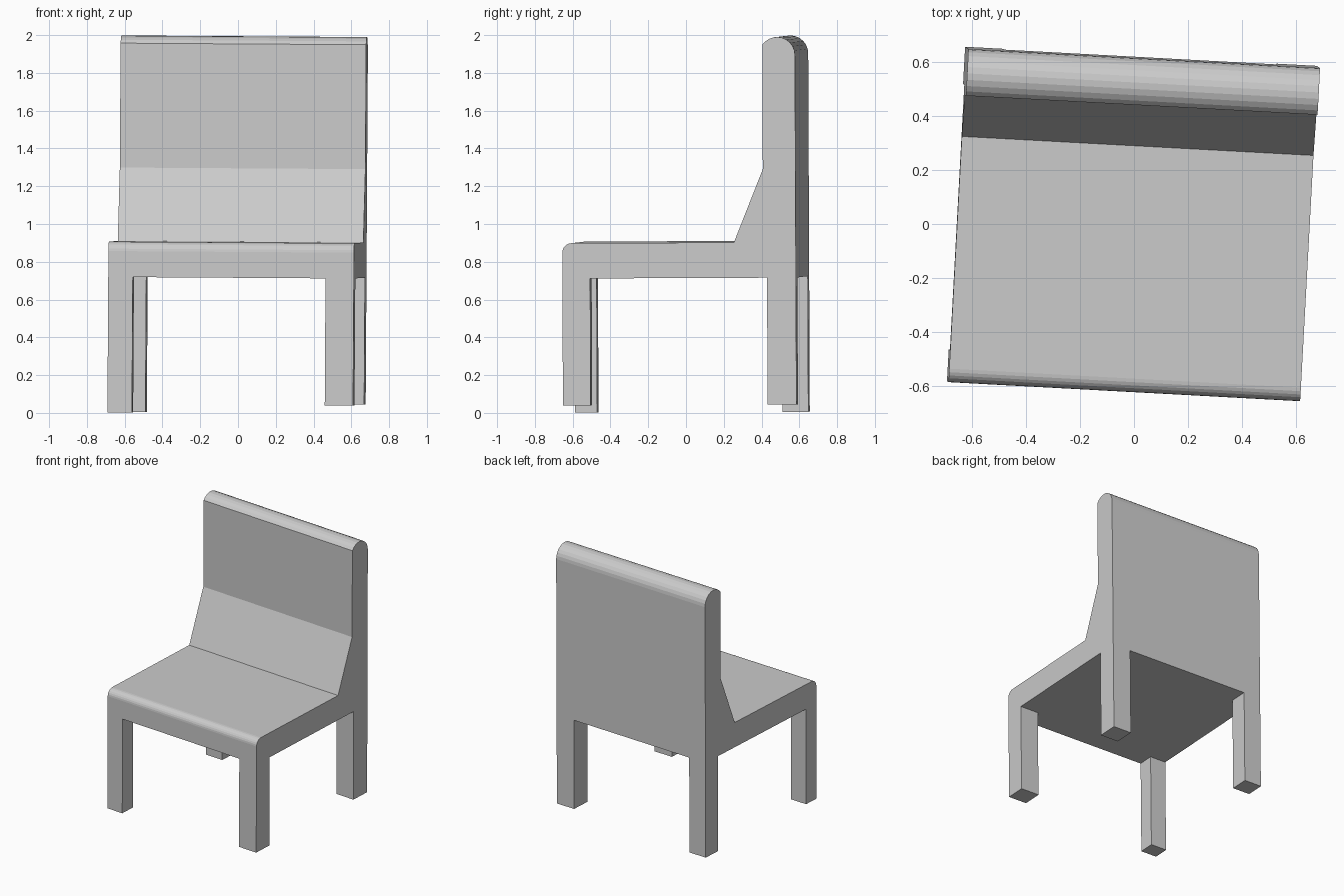
import bpy
import bmesh
from math import radians, sin, cos
from mathutils import Matrix, Euler

cube = bpy.data.objects.get("Cube")
if cube:
    bpy.data.objects.remove(cube, do_unlink=True)

# One plain grey for the whole chair
grey = bpy.data.materials.new("plain grey")
grey.use_nodes = True
grey.diffuse_color = (0.6, 0.6, 0.6, 1)
grey.node_tree.nodes["Principled BSDF"].inputs["Base Color"].default_value = grey.diffuse_color

# The chair stands slightly turned and tilted
POSE = (Matrix.Translation((-0.008, 0, 0))
        @ Euler((0.004, 0.0065, radians(-3.1))).to_matrix().to_4x4())

HALF = 0.651            # half the width
FRONT, BACK = -0.617, 0.621
UNDER = 0.718           # underside of the seat


def finish(bm, name):
    bmesh.ops.recalc_face_normals(bm, faces=bm.faces)
    bm.transform(POSE)
    mesh = bpy.data.meshes.new(name)
    bm.to_mesh(mesh)
    bm.free()
    mesh.materials.append(grey)
    obj = bpy.data.objects.new(name, mesh)
    bpy.context.collection.objects.link(obj)
    return obj


def arc(cy, cz, r, start, end, steps):
    angles = [radians(start + (end - start) * i / steps) for i in range(steps + 1)]
    return [(cy + r * cos(a), cz + r * sin(a)) for a in angles]


# Seat and backrest: one side profile swept across the width
profile = [(BACK, UNDER), (FRONT, UNDER)]
profile += arc(FRONT + 0.05, 0.855, 0.05, 180, 90, 6)      # rounded front lip
profile += [(0.293, 0.905), (0.448, 1.293)]                # sloped lumbar wedge
profile += arc(BACK - 0.095, 1.897, 0.095, 145, 0, 10)     # rounded top rail
bm = bmesh.new()
side = bm.faces.new([bm.verts.new((-HALF, y, z)) for y, z in profile])
swept = bmesh.ops.extrude_face_region(bm, geom=[side])
bmesh.ops.translate(bm, vec=(2 * HALF, 0, 0),
                    verts=[v for v in swept["geom"] if isinstance(v, bmesh.types.BMVert)])
finish(bm, "seat_and_backrest")


# Legs: square posts flush with the outer corners
def leg(name, sx, sy, width, depth, bottom):
    bm = bmesh.new()
    bmesh.ops.create_cube(bm, size=1)
    bmesh.ops.scale(bm, vec=(width, depth, UNDER - bottom), verts=bm.verts)
    edge = BACK if sy > 0 else FRONT
    bmesh.ops.translate(bm, verts=bm.verts, vec=(
        sx * (HALF - width / 2), edge - sy * depth / 2, (UNDER + bottom) / 2))
    finish(bm, name)


leg("front_left_leg", 1, -1, 0.15, 0.147, 0.046)
leg("back_left_leg", 1, 1, 0.15, 0.153, 0.046)
leg("front_right_leg", -1, -1, 0.13, 0.118, 0.0)
leg("back_right_leg", -1, 1, 0.142, 0.138, 0.0)
